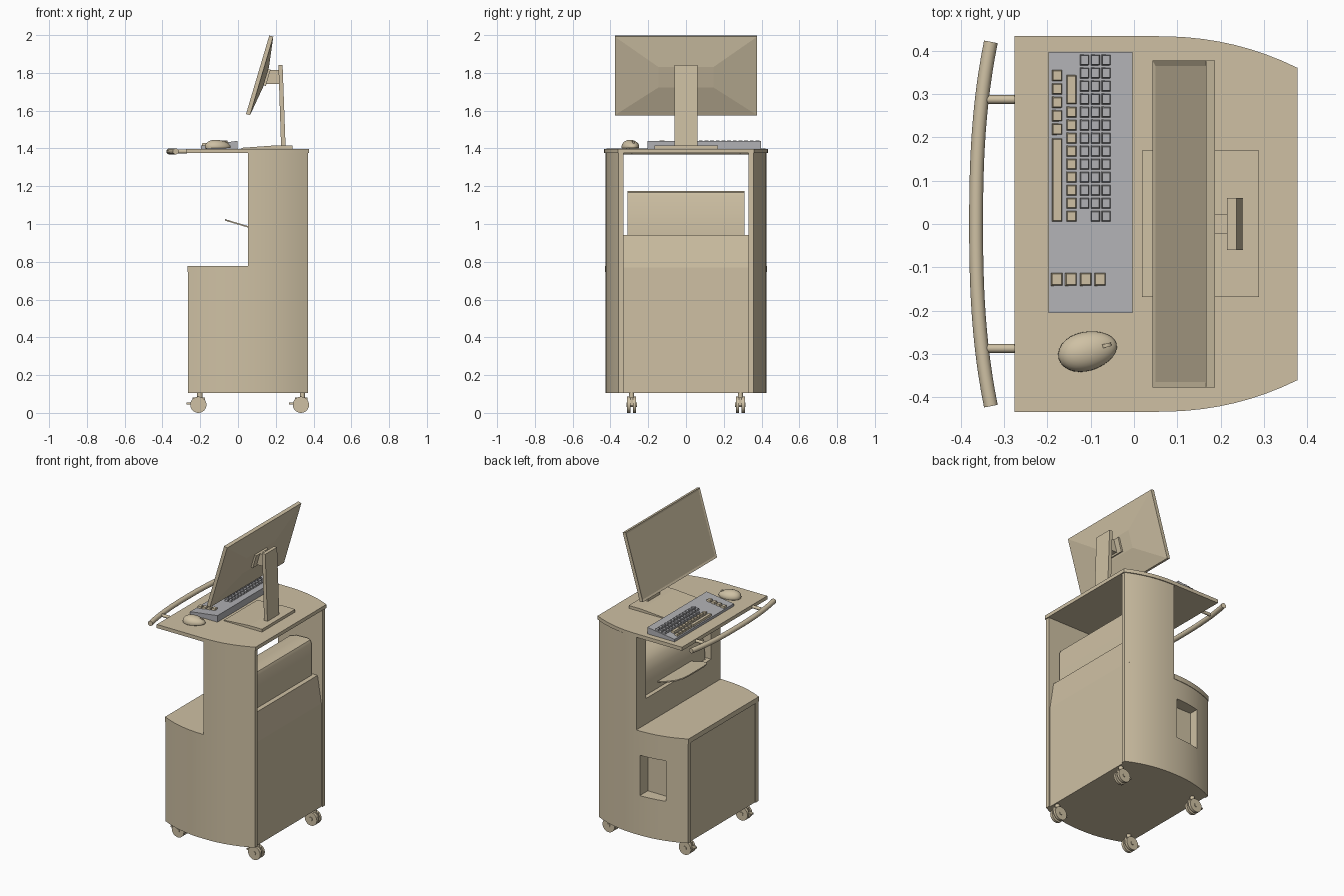
import bpy, bmesh, math
from mathutils import Matrix, Vector

if "Cube" in bpy.data.objects:
    bpy.data.objects.remove(bpy.data.objects["Cube"])


def material(name, col):
    m = bpy.data.materials.new(name)
    m.diffuse_color = (*col, 1)
    m.use_nodes = True
    m.node_tree.nodes["Principled BSDF"].inputs["Base Color"].default_value = m.diffuse_color
    return m


TAN = material("beige", (0.62, 0.53, 0.37))
GREY = material("grey", (0.44, 0.44, 0.46))


def finish(name, bm, mat=TAN, smooth=False):
    bmesh.ops.recalc_face_normals(bm, faces=bm.faces)
    me = bpy.data.meshes.new(name)
    bm.to_mesh(me)
    bm.free()
    ob = bpy.data.objects.new(name, me)
    bpy.context.collection.objects.link(ob)
    me.materials.append(mat)
    if smooth:
        bpy.ops.object.select_all(action='DESELECT')
        bpy.context.view_layer.objects.active = ob
        ob.select_set(True)
        bpy.ops.object.shade_smooth_by_angle(angle=math.radians(35))
    return ob


def add_box(bm, x0, x1, y0, y1, z0, z1):
    m = Matrix.Translation(((x0 + x1) / 2, (y0 + y1) / 2, (z0 + z1) / 2))
    return bmesh.ops.create_cube(bm, size=1, matrix=m @ Matrix.Diagonal((x1 - x0, y1 - y0, z1 - z0, 1)))['verts']


def box(name, *dims, mat=TAN, bevel=0):
    bm = bmesh.new()
    add_box(bm, *dims)
    if bevel:
        bmesh.ops.bevel(bm, geom=bm.edges[:], offset=bevel, segments=3, profile=0.5, affect='EDGES')
    return finish(name, bm, mat, bevel > 0)


def prism(name, pts, lo, hi, axis='z', mat=TAN, smooth=False):
    """Extrude a profile: (x, y) along z, or (x, z) along y."""
    bm = bmesh.new()
    put = (lambda p, t: (p[0], p[1], t)) if axis == 'z' else (lambda p, t: (p[0], t, p[1]))
    a = [bm.verts.new(put(p, lo)) for p in pts]
    b = [bm.verts.new(put(p, hi)) for p in pts]
    bm.faces.new(a)
    bm.faces.new(b)
    for i in range(len(pts)):
        j = (i + 1) % len(pts)
        bm.faces.new((a[i], a[j], b[j], b[i]))
    return finish(name, bm, mat, smooth)


def add_cyl(bm, p, q, r, seg=20):
    p, q = Vector(p), Vector(q)
    rot = (q - p).to_track_quat('Z', 'Y').to_matrix().to_4x4()
    bmesh.ops.create_cone(bm, cap_ends=True, segments=seg, radius1=r, radius2=r, depth=(q - p).length,
                          matrix=Matrix.Translation((p + q) / 2) @ rot)


# Bowed side outline of the cart
def bow(x, peak=0.427):
    t = abs(x - 0.053) / 0.32
    return peak - 0.072 * t ** 2.2


def span(x0, x1, n=14):
    return [x0 + (x1 - x0) * i / n for i in range(n + 1)]


# Cabinet core, sloped rear shelf panel and bowed side walls
box("cabinet_core", -0.26, 0.362, -0.331, 0.331, 0.105, 0.77)
prism("printer_shelf", [(0.053, 0.77), (0.362, 0.77), (0.335, 0.942), (0.053, 0.942)], -0.331, 0.331, 'y')
for s, side in ((-1, "left"), (1, "right")):
    low = [(x, s * bow(x)) for x in span(-0.265, 0.37)]
    wall = prism(side + "_lower_wall", [(-0.265, s * 0.33)] + low + [(0.37, s * 0.33)], 0.105, 0.775, smooth=True)
    up = [(x, s * bow(x)) for x in span(0.053, 0.37, 8)]
    prism(side + "_upper_wall", [(0.053, s * 0.33)] + up + [(0.37, s * 0.33)], 0.775, 1.378, smooth=True)
    if s == 1:
        # Recessed grip pocket on one side only
        cut = box("pocket_cutter", -0.14, 0.03, 0.345, 0.5, 0.36, 0.62)
        cut.hide_render = True
        mod = wall.modifiers.new("pocket", 'BOOLEAN')
        mod.operation, mod.object, mod.solver = 'DIFFERENCE', cut, 'EXACT'
        bpy.context.view_layer.objects.active = wall
        bpy.ops.object.modifier_apply(modifier=mod.name)
        bpy.data.objects.remove(cut)

# Cabinet lid
xs = span(-0.268, 0.054, 10)
prism("cabinet_lid", [(x, bow(x, 0.43)) for x in xs] + [(x, -bow(x, 0.43)) for x in reversed(xs)],
      0.745, 0.777, smooth=True)

# Work surface
edge = [(-0.275, 0.433), (0.05, 0.433)] + [(x, 0.433 - 0.073 * ((x - 0.05) / 0.327) ** 2.2)
                                          for x in span(0.05, 0.377, 9)[1:]]
prism("worktop", edge + [(x, -y) for x, y in reversed(edge)], 1.375, 1.398, smooth=True)

# Push handle: bowed tube with two pegs
cu = bpy.data.curves.new("push_handle", 'CURVE')
cu.dimensions, cu.bevel_depth, cu.bevel_resolution, cu.use_fill_caps = '3D', 0.016, 4, True
sp = cu.splines.new('POLY')
ys = span(-0.42, 0.42, 24)
sp.points.add(len(ys) - 1)
for p, y in zip(sp.points, ys):
    p.co = (-0.364 + 0.034 * abs(y / 0.42) ** 2.5, y, 1.384, 1)
sp.use_smooth = True
cu.materials.append(TAN)
bpy.context.collection.objects.link(bpy.data.objects.new("push_handle", cu))
bm = bmesh.new()
for y in (-0.287, 0.287):
    add_cyl(bm, (-0.352, y, 1.384), (-0.27, y, 1.384), 0.01)
finish("handle_pegs", bm, smooth=True)

# Twin-wheel casters with hood and brake tab
for i, (x, y) in enumerate([(-0.21, -0.288), (-0.21, 0.288), (0.333, -0.288), (0.333, 0.288)]):
    bm = bmesh.new()
    for d in (-1, 1):
        add_cyl(bm, (x, y + d * 0.007, 0.043), (x, y + d * 0.024, 0.043), 0.043, 28)
    add_cyl(bm, (x, y - 0.028, 0.043), (x, y + 0.028, 0.043), 0.012)
    finish(f"caster_wheels_{i}", bm, smooth=True)
    bm = bmesh.new()
    add_cyl(bm, (x + 0.008, y, 0.05), (x + 0.008, y, 0.107), 0.014)
    add_box(bm, x - 0.032, x + 0.034, y - 0.007, y + 0.007, 0.04, 0.082)
    add_box(bm, x - 0.062, x - 0.03, y - 0.012, y + 0.012, 0.045, 0.054)
    finish(f"caster_fork_{i}", bm, smooth=True)

# Printer body and its paper tray
prism("printer_body", [(0.08, 0.942), (0.305, 0.942), (0.305, 1.15), (0.297, 1.168), (0.28, 1.175), (0.2, 1.172),
                       (0.15, 1.155), (0.115, 1.12), (0.095, 1.07), (0.085, 1.01)], -0.31, 0.31, 'y', smooth=True)
bm = bmesh.new()
rows = []
for x, z, w in ((-0.07, 1.022, 0.08), (-0.062, 1.02, 0.12), (-0.04, 1.013, 0.15), (0.0, 1.001, 0.165),
                (0.05, 0.986, 0.17), (0.1, 0.975, 0.17)):
    rows.append([bm.verts.new((x, a * w, z + b * 0.004)) for a, b in ((-1, -1), (1, -1), (1, 1), (-1, 1))])
for a, b in zip(rows, rows[1:]):
    for k in range(4):
        bm.faces.new((a[k], a[(k + 1) % 4], b[(k + 1) % 4], b[k]))
bm.faces.new(rows[0])
bm.faces.new(rows[-1])
finish("paper_tray", bm)

# Monitor: bezel slab, inset screen and tapered back, tilted away from the user
tilt = Matrix.Translation((0.104, 0, 1.79)) @ Matrix.Rotation(math.radians(16.5), 4, 'Y')
bm = bmesh.new()
add_box(bm, 0, 0.022, -0.377, 0.377, -0.217, 0.217)
bm.faces.ensure_lookup_table()
front = min(bm.faces, key=lambda f: f.calc_center_median().x)
back = max(bm.faces, key=lambda f: f.calc_center_median().x)
bmesh.ops.inset_region(bm, faces=[front], thickness=0.018)
bmesh.ops.translate(bm, verts=front.verts[:], vec=(0.004, 0, 0))
top = bmesh.ops.extrude_discrete_faces(bm, faces=[back])['faces'][0]
for v in top.verts:
    v.co = (0.046, math.copysign(0.145, v.co.y), math.copysign(0.056, v.co.z))
bm.transform(tilt)
finish("monitor", bm)

# Monitor mount, upright and foot
bm = bmesh.new()
add_box(bm, 0.04, 0.058, -0.06, 0.06, -0.045, 0.045)
bm.transform(tilt)
add_box(bm, 0.15, 0.225, -0.023, 0.023, 1.74, 1.815)
finish("monitor_mount", bm)
prism("monitor_upright", [(0.228, 1.408), (0.252, 1.408), (0.236, 1.843), (0.214, 1.843)], -0.06, 0.06, 'y')
prism("monitor_foot", [(0.018, 1.397), (0.288, 1.397), (0.288, 1.416), (0.2, 1.416), (0.018, 1.403)],
      -0.168, 0.17, 'y')

# Keyboard wedge
prism("keyboard_case", [(-0.197, 1.398), (-0.003, 1.398), (-0.003, 1.44), (-0.048, 1.434), (-0.197, 1.414)],
      -0.205, 0.397, 'y', GREY)


def add_key(bm, x, y0, y1, w=0.024):
    z = 1.414 + (x + 0.197) * 0.134
    vs = add_box(bm, x - w / 2, x + w / 2, y0 + 0.002, y1 - 0.002, z - 0.004, z + 0.011)
    mid = (y0 + y1) / 2
    for v in vs:
        if v.co.z > z:
            v.co.x = x + (v.co.x - x) * 0.78
            v.co.y -= math.copysign(0.003, v.co.y - mid)


# Beige keys: space row, second row and the side cluster
bm = bmesh.new()
add_key(bm, -0.177, 0.003, 0.2)
for k in range(5):
    add_key(bm, -0.177, 0.203 + k * 0.031, 0.234 + k * 0.031)
for k in range(9):
    add_key(bm, -0.144, 0.003 + k * 0.03, 0.033 + k * 0.03)
add_key(bm, -0.144, 0.274, 0.346)
for x in (-0.178, -0.145, -0.111, -0.078):
    add_key(bm, x, -0.145, -0.11, 0.028)
finish("beige_keys", bm)

# Grey keys: the three far rows
bm = bmesh.new()
for r, x in enumerate((-0.114, -0.089, -0.064)):
    for k in range(13):
        if r or k:
            add_key(bm, x, 0.003 + k * 0.03, 0.033 + k * 0.03, 0.022)
finish("grey_keys", bm, GREY)

# Mouse shell and scroll wheel
bm = bmesh.new()
bmesh.ops.create_uvsphere(bm, u_segments=28, v_segments=16, radius=1)
for v in bm.verts:
    x, y, z = v.co
    v.co = (x * 0.069, y * (0.045 - 0.004 * x), max(z, -0.25) * 0.036 * (1 - 0.2 * x))
bm.transform(Matrix.Translation((-0.107, -0.293, 1.409)) @ Matrix.Rotation(math.radians(14), 4, 'Z'))
finish("mouse_shell", bm, smooth=True)
bm = bmesh.new()
add_cyl(bm, (-0.063, -0.284, 1.428), (-0.065, -0.276, 1.428), 0.012)
finish("mouse_scroll_wheel", bm, smooth=True)
